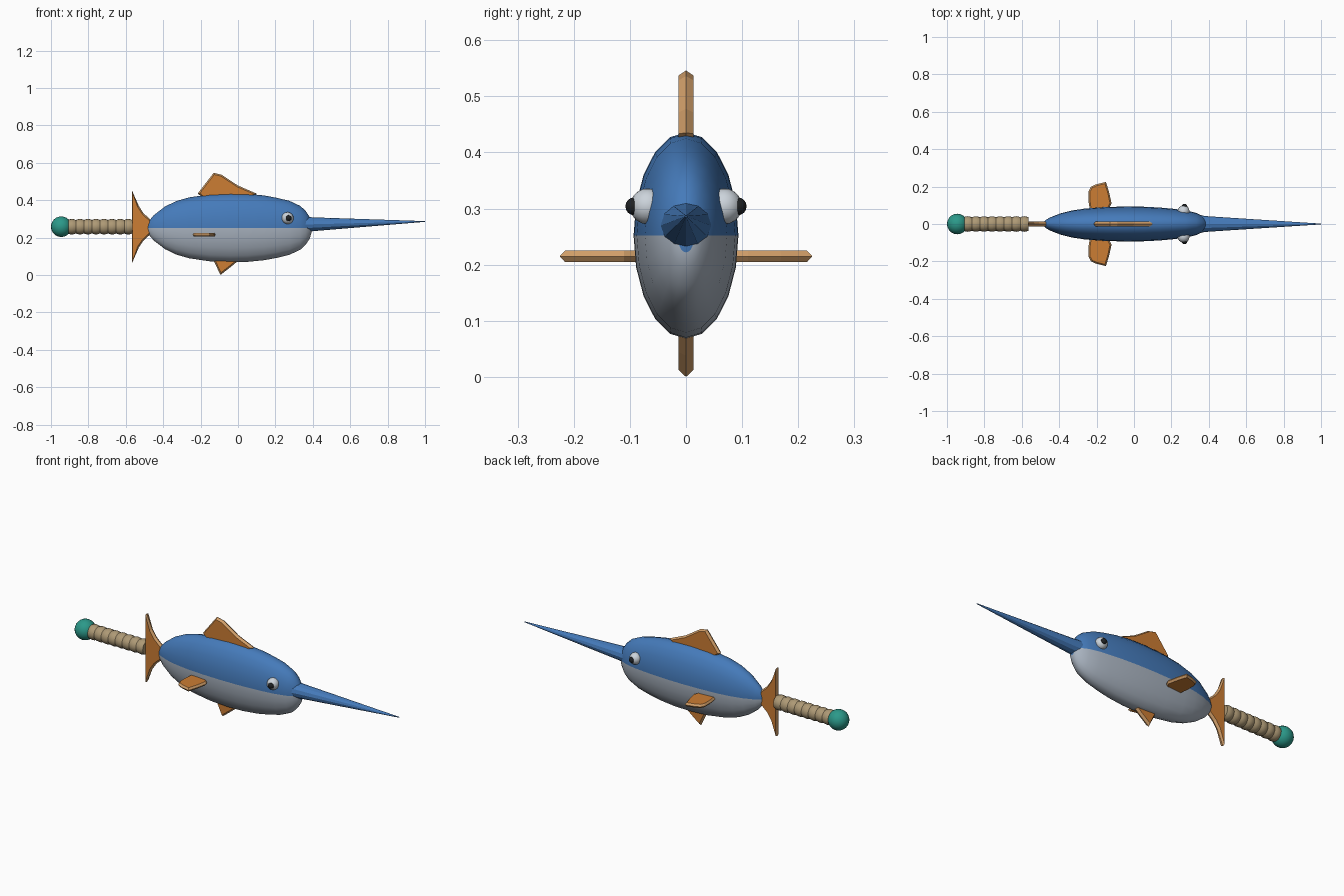
import bpy, bmesh, math
from mathutils import Vector

if "Cube" in bpy.data.objects:
    bpy.data.objects.remove(bpy.data.objects["Cube"])


def material(name, rgb):
    m = bpy.data.materials.new(name)
    lin = [c / 12.92 if c <= 0.04045 else ((c + 0.055) / 1.055) ** 2.4 for c in rgb]
    m.diffuse_color = (*lin, 1)
    m.use_nodes = True
    m.node_tree.nodes["Principled BSDF"].inputs["Base Color"].default_value = m.diffuse_color
    return m


BLUE = material("blue", (0.27, 0.48, 0.73))
GREY = material("belly grey", (0.66, 0.70, 0.75))
ORANGE = material("fin orange", (0.80, 0.49, 0.20))
TAN = material("fin edge tan", (0.82, 0.62, 0.41))
GRIP = material("grip beige", (0.68, 0.60, 0.46))
TEAL = material("pommel teal", (0.17, 0.60, 0.54))
WHITE = material("eye white", (0.80, 0.83, 0.86))
BLACK = material("pupil black", (0.12, 0.13, 0.14))


def finish(name, bm, mats, angle=None):
    bmesh.ops.recalc_face_normals(bm, faces=bm.faces)
    me = bpy.data.meshes.new(name)
    bm.to_mesh(me)
    bm.free()
    for m in mats:
        me.materials.append(m)
    ob = bpy.data.objects.new(name, me)
    bpy.context.collection.objects.link(ob)
    if angle:
        bpy.ops.object.select_all(action='DESELECT')
        ob.select_set(True)
        bpy.context.view_layer.objects.active = ob
        bpy.ops.object.shade_smooth_by_angle(angle=math.radians(angle))
    return ob


def loft(stations, sides):
    """Rings along x; each station is (x, centre z, half width, half height)."""
    bm = bmesh.new()
    rings = []
    for x, z, w, h in stations:
        rings.append([bm.verts.new((x, w * math.cos(2 * math.pi * i / sides),
                                    z + h * math.sin(2 * math.pi * i / sides)))
                      for i in range(sides)])
    for a, b in zip(rings, rings[1:]):
        for i in range(sides):
            j = (i + 1) % sides
            bm.faces.new((a[i], a[j], b[j], b[i]))
    bm.faces.new(rings[0])
    bm.faces.new(rings[-1])
    return bm


def ball(name, centre, r, mat, seg=16, rings=10):
    bm = bmesh.new()
    bmesh.ops.create_uvsphere(bm, u_segments=seg, v_segments=rings, radius=r)
    bmesh.ops.translate(bm, verts=bm.verts, vec=centre)
    return finish(name, bm, [mat], 40)


def fin(name, pts, half, place, inset=0.008):
    """Flat fin whose outline is sharpened to a ridge at mid thickness."""
    pts = [Vector(p) for p in pts]
    n = len(pts)
    turn = 1 if sum(pts[i].cross(pts[(i + 1) % n]) for i in range(n)) > 0 else -1
    inner = []
    for i, p in enumerate(pts):
        d1 = (p - pts[i - 1]).normalized()
        d2 = (pts[(i + 1) % n] - p).normalized()
        n1 = Vector((-d1.y, d1.x)) * turn
        n2 = Vector((-d2.y, d2.x)) * turn
        inner.append(p + (n1 + n2) * inset / max(1 + n1.dot(n2), 0.5))
    bm = bmesh.new()
    mid = [bm.verts.new(place(p.x, p.y, 0)) for p in pts]
    for s in (-half, half):
        side = [bm.verts.new(place(p.x, p.y, s)) for p in inner]
        bm.faces.new(side)
        for i in range(n):
            j = (i + 1) % n
            bm.faces.new((mid[i], mid[j], side[j], side[i])).material_index = 1
    return finish(name, bm, [ORANGE, TAN])


# Body: blue back, grey belly
outline = [(-0.486, 0.018), (-0.472, 0.042), (-0.45, 0.068), (-0.39, 0.114), (-0.33, 0.143),
           (-0.26, 0.163), (-0.15, 0.179), (-0.04, 0.184), (0.05, 0.182), (0.14, 0.173),
           (0.21, 0.160), (0.275, 0.144), (0.333, 0.117), (0.362, 0.090), (0.383, 0.058),
           (0.392, 0.030)]
bm = loft([(x, 0.252, h * 0.508, h) for x, h in outline], 20)
for f in bm.faces:
    f.material_index = 1 if f.calc_center_median().z < 0.2515 else 0
finish("body", bm, [BLUE, GREY], 35)

# Long pointed bill
finish("bill", loft([(0.342, 0.27, 0.022, 0.020), (0.362, 0.27, 0.045, 0.041),
                     (0.40, 0.271, 0.041, 0.037), (1.0, 0.286, 0.002, 0.002)], 12), [BLUE], 25)

# Eyes
for s, side in ((-1, "right"), (1, "left")):
    ball("eye_" + side, (0.265, s * 0.068, 0.304), 0.032, WHITE)
    ball("pupil_" + side, (0.27, s * 0.092, 0.304), 0.016, BLACK, 12, 8)


# Fins
def upright(u, v, w):
    return (u, w, v)


fin("dorsal_fin", [(-0.216, 0.435), (-0.13, 0.546), (-0.088, 0.536), (0.0, 0.478), (0.10, 0.435),
                   (0.05, 0.40), (-0.17, 0.40)], 0.0135, upright)
fin("belly_fin", [(-0.14, 0.09), (-0.127, 0.07), (-0.094, 0.0), (-0.045, 0.038), (0.0, 0.075),
                  (-0.01, 0.10)], 0.0135, upright)
fin("tail_fin", [(-0.566, 0.45), (-0.53, 0.368), (-0.505, 0.33), (-0.468, 0.296), (-0.455, 0.257),
                 (-0.468, 0.218), (-0.505, 0.184), (-0.53, 0.147), (-0.566, 0.065)],
    0.0135, upright)
for s, side in ((-1, "right"), (1, "left")):
    fin("side_fin_" + side, [(-0.235, 0.07), (-0.243, 0.12), (-0.243, 0.175), (-0.23, 0.20),
                             (-0.20, 0.213), (-0.15, 0.225), (-0.133, 0.17), (-0.12, 0.11),
                             (-0.14, 0.07)],
        0.0105, lambda u, v, w, s=s: (u, s * v, 0.215 + w))

# Ridged grip
COUNT, START, END = 8, -0.91, -0.565
step = (END - START) / COUNT
grip = []
for i in range(COUNT):
    for t, r in ((0.0, 0.036), (0.25, 0.040), (0.5, 0.0415), (0.75, 0.040)):
        grip.append((START + (i + t) * step, 0.258, r, r))
grip.append((END, 0.258, 0.036, 0.036))
finish("grip", loft(grip, 16), [GRIP], 35)

# Pommel
ball("pommel", (-0.945, 0, 0.258), 0.055, TEAL, 20, 12)
